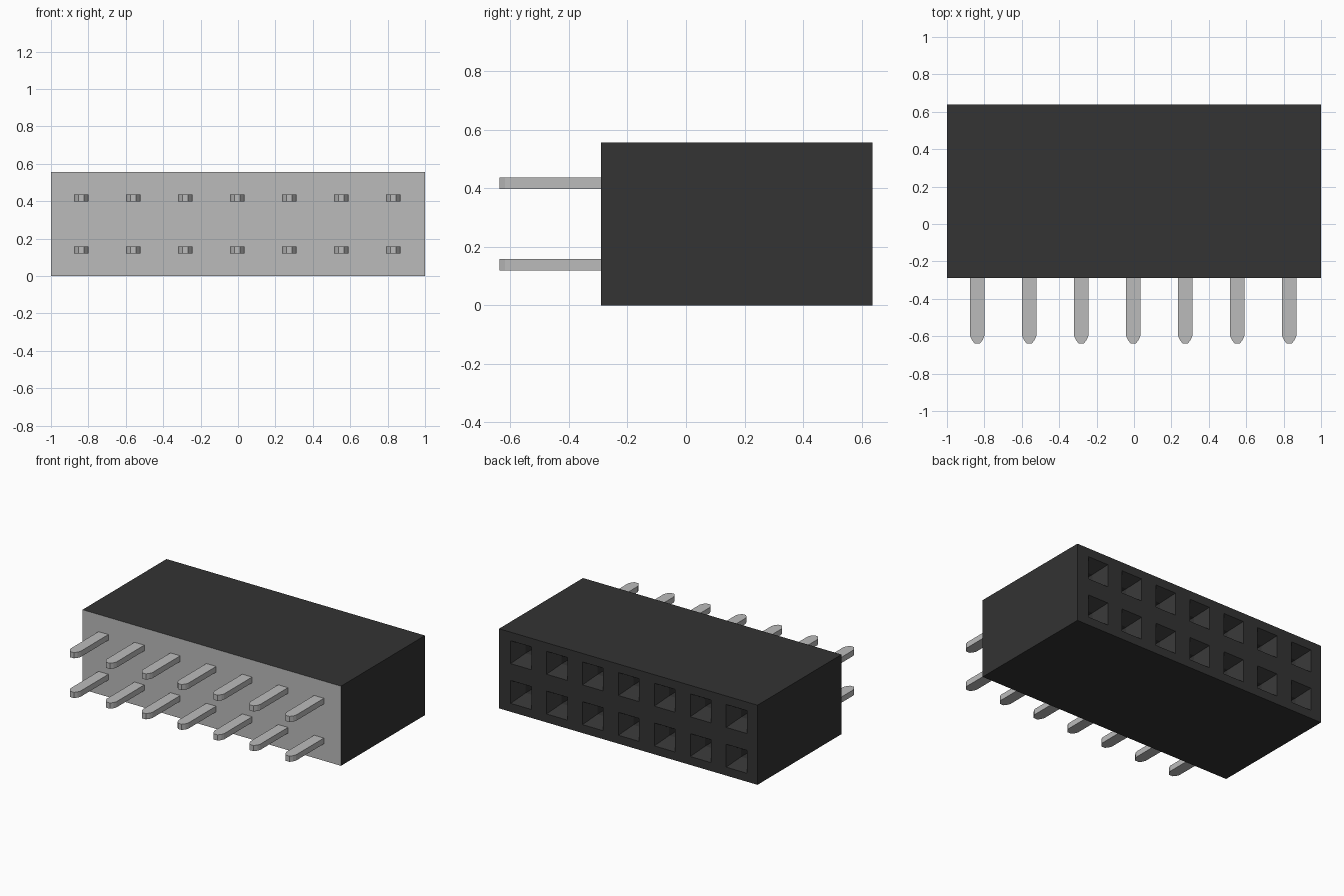
import bpy, bmesh
from mathutils import Vector

cube = bpy.data.objects.get("Cube")
if cube:
    bpy.data.objects.remove(cube, do_unlink=True)

# Main dimensions
COLS, ROWS, PITCH = 7, 2, 0.278
X0, Z0 = -0.838, 0.139            # centre of the first contact
FRONT, BACK, TIP = -0.29, 0.638, -0.638
HEIGHT = 0.557


def material(name, value, roughness):
    m = bpy.data.materials.new(name)
    m.use_nodes = True
    colour = (value, value, value, 1)
    m.diffuse_color = colour
    bsdf = m.node_tree.nodes["Principled BSDF"]
    bsdf.inputs["Base Color"].default_value = colour
    bsdf.inputs["Roughness"].default_value = roughness
    return m


black = material("black plastic", 0.033, 0.6)
grey = material("light grey metal", 0.5, 0.45)


def finish(bm, name, mats):
    bmesh.ops.recalc_face_normals(bm, faces=bm.faces)
    mesh = bpy.data.meshes.new(name)
    bm.to_mesh(mesh)
    bm.free()
    for m in mats:
        mesh.materials.append(m)
    ob = bpy.data.objects.new(name, mesh)
    bpy.context.collection.objects.link(ob)
    return ob


def ring(bm, xa, xb, za, zb, y):
    return [bm.verts.new((x, y, z)) for x, z in ((xa, za), (xb, za), (xb, zb), (xa, zb))]


def square(bm, x, z, half, y):
    return ring(bm, x - half, x + half, z - half, z + half, y)


# Housing: back face is a grid of cells, each with a tapered socket and a shaft
bm = bmesh.new()
xs = [-1] + [X0 + PITCH * (i + 0.5) for i in range(COLS - 1)] + [1]
zs = [0] + [Z0 + PITCH * (j + 0.5) for j in range(ROWS - 1)] + [HEIGHT]
for i in range(COLS):
    for j in range(ROWS):
        x, z = X0 + i * PITCH, Z0 + j * PITCH
        loops = [ring(bm, xs[i], xs[i + 1], zs[j], zs[j + 1], BACK),
                 square(bm, x, z, 0.08, BACK),
                 square(bm, x, z, 0.028, BACK - 0.09),
                 square(bm, x, z, 0.028, BACK - 0.3)]
        for a, b in zip(loops, loops[1:]):
            for k in range(4):
                n = (k + 1) % 4
                bm.faces.new((a[k], a[n], b[n], b[k]))
        bm.faces.new(loops[-1])
bmesh.ops.remove_doubles(bm, verts=bm.verts, dist=1e-5)

# Housing sides and the grey front face
rim = [e for e in bm.edges if e.is_boundary]
new = bmesh.ops.extrude_edge_only(bm, edges=rim)["geom"]
bmesh.ops.translate(bm, vec=Vector((0, FRONT - BACK, 0)),
                    verts=[g for g in new if isinstance(g, bmesh.types.BMVert)])
cap = bmesh.ops.contextual_create(bm, geom=[e for e in bm.edges if e.is_boundary])
for f in cap["faces"]:
    f.material_index = 1
finish(bm, "socket_housing", [black, grey])

# Pins: flat strips with a rounded tip, extruded upwards
half_outline = [(0.038, FRONT + 0.02), (0.038, -0.598), (0.030, -0.618), (0.015, TIP)]
outline = half_outline + [(-x, y) for x, y in reversed(half_outline)]
bm = bmesh.new()
face = bm.faces.new([bm.verts.new((x, y, -0.02)) for x, y in outline])
top = bmesh.ops.extrude_face_region(bm, geom=[face])["geom"]
bmesh.ops.translate(bm, vec=(0, 0, 0.04),
                    verts=[g for g in top if isinstance(g, bmesh.types.BMVert)])
first = finish(bm, "pin_1_1", [grey])
for j in range(ROWS):
    for i in range(COLS):
        pin = first
        if i or j:
            pin = bpy.data.objects.new(f"pin_{j + 1}_{i + 1}", first.data)
            bpy.context.collection.objects.link(pin)
        pin.location = (X0 + i * PITCH, 0, Z0 + j * PITCH)
